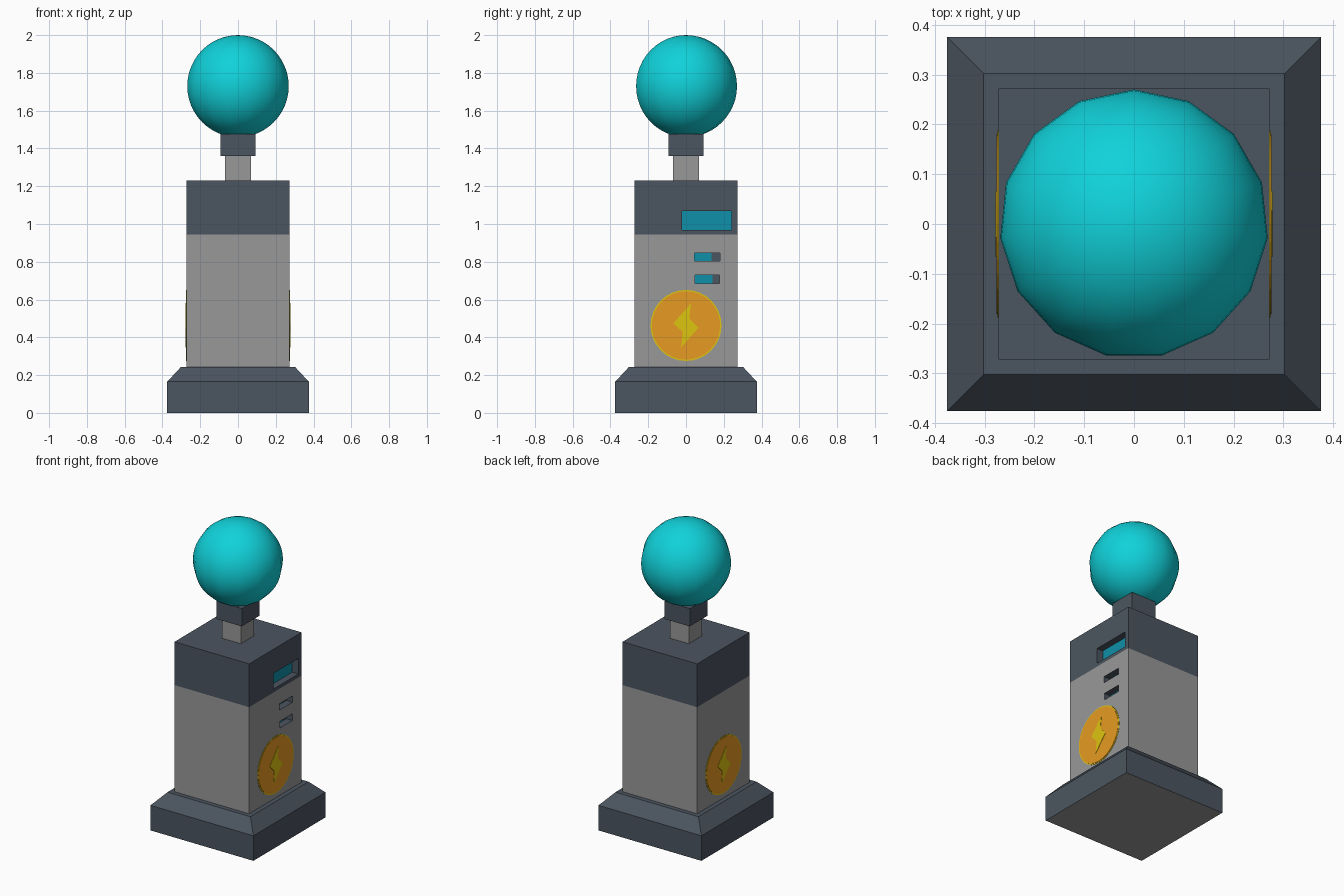
import bpy, bmesh, math
from mathutils import Matrix

if "Cube" in bpy.data.objects:
    bpy.data.objects.remove(bpy.data.objects["Cube"])


def material(name, hexcode):
    rgb = [int(hexcode[i:i + 2], 16) / 255 for i in (0, 2, 4)]
    lin = [c / 12.92 if c <= 0.04045 else ((c + 0.055) / 1.055) ** 2.4 for c in rgb]
    m = bpy.data.materials.new(name)
    m.diffuse_color = (*lin, 1)
    m.use_nodes = True
    m.node_tree.nodes["Principled BSDF"].inputs["Base Color"].default_value = m.diffuse_color
    return m


GREY = material("grey", "989898")
SLATE = material("slate", "4B5560")
ORB = material("turquoise", "10D2DA")
SCREEN = material("screen_teal", "1090A8")
ORANGE = material("orange", "E79B22")
YELLOW = material("yellow", "DEC410")

HALF = 0.272      # half width of the column
DEPTH = 0.045     # depth of the display recesses


def finish(bm, name, *mats):
    bmesh.ops.recalc_face_normals(bm, faces=bm.faces[:])
    me = bpy.data.meshes.new(name)
    bm.to_mesh(me)
    bm.free()
    for m in mats:
        me.materials.append(m)
    ob = bpy.data.objects.new(name, me)
    bpy.context.collection.objects.link(ob)
    return ob


def block(half, z0, z1):
    bm = bmesh.new()
    bmesh.ops.create_cube(bm, size=1)
    for v in bm.verts:
        v.co = (v.co.x * 2 * half, v.co.y * 2 * half, z1 if v.co.z > 0 else z0)
    return bm


# Base: square plinth with sloped shoulder, grey underside
bm = block(0.375, 0, 0.165)
top = max(bm.faces, key=lambda f: f.calc_center_median().z)
bmesh.ops.inset_region(bm, faces=[top], thickness=0.375 - HALF)
for v in top.verts:
    v.co.z = 0.243
bm.normal_update()
for f in bm.faces:
    f.material_index = 1 if f.calc_center_median().z < 0.001 else 0
finish(bm, "base", SLATE, GREY)


# Column sections: recesses are (y0, y1, z0, z1, end of lit part)
def column(name, z0, z1, recesses, *mats):
    bm = block(HALF, z0, z1)
    cuts = {((0, y, 0), (0, 1, 0)) for r in recesses for y in (r[0], r[1], r[4])}
    cuts |= {((0, 0, z), (0, 0, 1)) for r in recesses for z in r[2:4]}
    for co, no in sorted(cuts):
        bmesh.ops.bisect_plane(bm, geom=bm.verts[:] + bm.edges[:] + bm.faces[:],
                               plane_co=co, plane_no=no, dist=1e-5)
    for y0, y1, za, zb, lit in recesses:
        inner = [f for f in bm.faces
                 for c in [f.calc_center_median()]
                 if c.x > HALF - 1e-4 and y0 < c.y < y1 and za < c.z < zb]
        walls = bmesh.ops.inset_region(bm, faces=inner, thickness=0)["faces"]
        for v in {v for f in inner for v in f.verts}:
            v.co.x = HALF - DEPTH
        for f in walls:
            f.material_index = 1
        for f in inner:
            f.material_index = 2 if f.calc_center_median().y < lit else 1
    return finish(bm, name, *mats)


column("body", 0.243, 0.945,
       [(0.045, 0.18, 0.805, 0.847, 0.135), (0.048, 0.178, 0.685, 0.73, 0.14)],
       GREY, SLATE, SCREEN)
column("head_block", 0.945, 1.23, [(-0.02, 0.24, 0.968, 1.07, 0.24)],
       SLATE, SLATE, SCREEN)

# Neck and collar
finish(block(0.068, 1.23, 1.36), "neck", GREY)
finish(block(0.092, 1.36, 1.477), "collar", SLATE)

# Orb
bm = bmesh.new()
bmesh.ops.create_uvsphere(bm, u_segments=15, v_segments=24, radius=0.27,
                          matrix=Matrix.Translation((0, 0, 1.73)))
for f in bm.faces:
    f.smooth = True
finish(bm, "orb", ORB)


# Badges: thin plates on the right and left sides
def plate(name, points, thick, mat, turn):
    bm = bmesh.new()
    face = bm.faces.new([bm.verts.new((HALF - 0.002, y, 0.463 + z)) for y, z in points])
    ext = bmesh.ops.extrude_face_region(bm, geom=[face])["geom"]
    for v in ext:
        if isinstance(v, bmesh.types.BMVert):
            v.co.x = HALF + thick
    bmesh.ops.transform(bm, matrix=Matrix.Rotation(turn, 4, 'Z'), verts=bm.verts[:])
    finish(bm, name, mat)


def circle(r, n=32):
    return [(r * math.cos(2 * math.pi * i / n), r * math.sin(2 * math.pi * i / n))
            for i in range(n)]


half_bolt = [(0.027, 0.118), (0.017, 0.036), (0.066, -0.012)]
bolt = half_bolt + [(-y, -z) for y, z in half_bolt]
for side, turn in (("right", 0), ("left", math.pi)):
    plate(side + "_badge_rim", circle(0.188), 0.002, YELLOW, turn)
    plate(side + "_badge_disc", circle(0.181), 0.004, ORANGE, turn)
    plate(side + "_badge_bolt", bolt, 0.006, YELLOW, turn)
